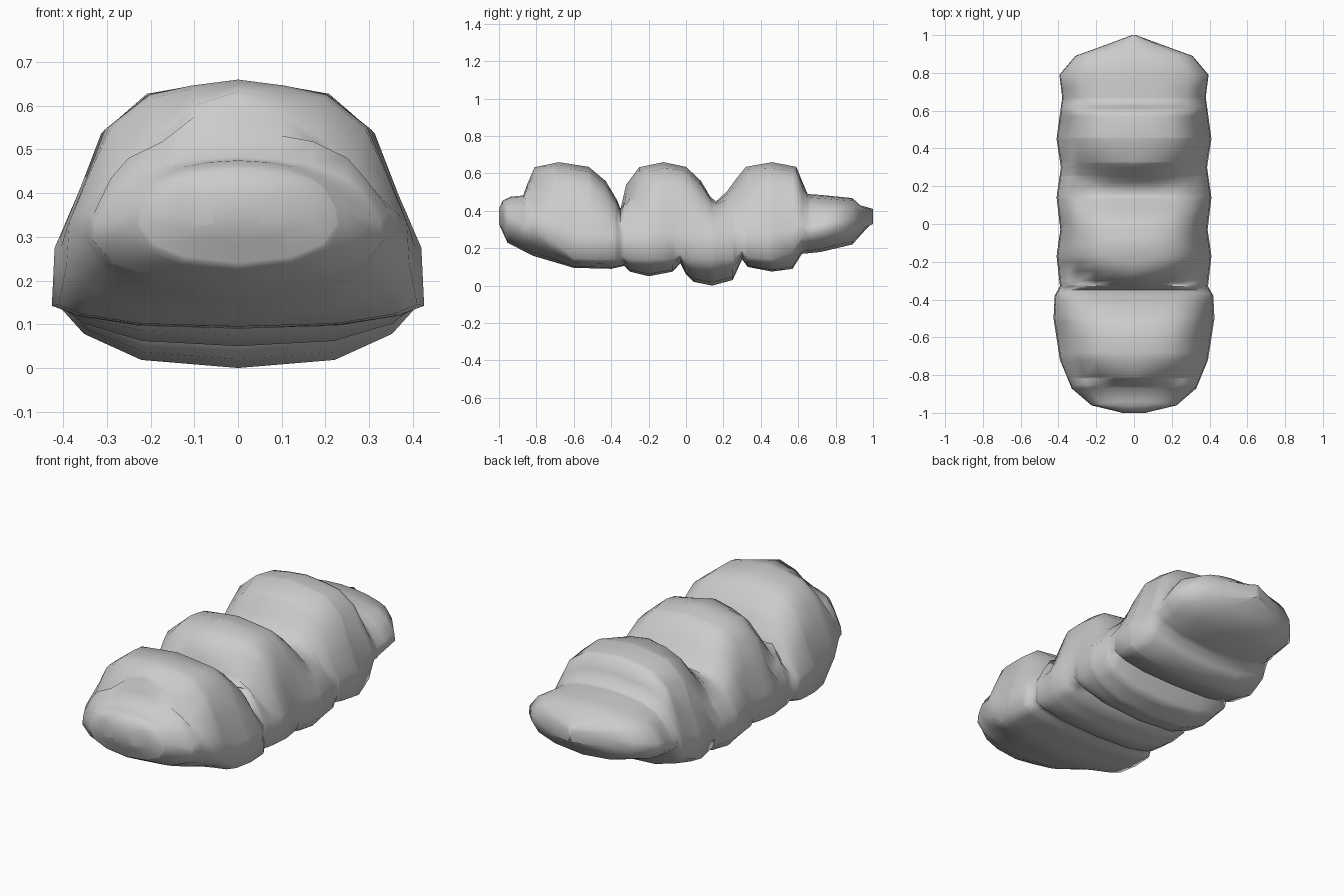
import bpy, bmesh, math

if "Cube" in bpy.data.objects:
    bpy.data.objects.remove(bpy.data.objects["Cube"])

# Side-view centre lines (y, z) and plan half-width (y, x)
TOP = [(-1, .37), (-.98, .455), (-.94, .475), (-.87, .482), (-.85, .54), (-.81, .633),
       (-.68, .66), (-.52, .635), (-.43, .56), (-.37, .46), (-.35, .41), (-.32, .54),
       (-.25, .633), (-.12, .66), (0, .635), (.08, .56), (.13, .475), (.16, .45),
       (.22, .505), (.26, .56), (.32, .635), (.46, .66), (.59, .635), (.62, .56),
       (.65, .49), (.72, .485), (.89, .468), (.93, .43), (1, .355)]
BOTTOM = [(-1, .33), (-.955, .23), (-.82, .16), (-.6, .095), (-.4, .09), (-.33, .105),
          (-.3, .075), (-.2, .05), (-.07, .075), (-.03, .12), (0, .06), (.04, .02),
          (.14, 0), (.25, .03), (.3, .14), (.33, .1), (.46, .075), (.57, .09),
          (.62, .17), (.72, .18), (.89, .22), (1, .345)]
WIDTH = [(-1, .06), (-.96, .225), (-.87, .33), (-.72, .392), (-.5, .426), (-.38, .42),
         (-.33, .392), (-.17, .41), (-.03, .39), (.14, .41), (.3, .387), (.45, .41),
         (.67, .38), (.79, .395), (.89, .31), (.93, .2), (1, .01)]
# Upper and lower section points: (fraction of width, fraction of rise or drop)
UPPER = [(0, 1), (.27, .965), (.51, .93), (.74, .727), (.86, .36)]
LOWER = [(.86, .45), (.54, .87), (0, 1)]


def sample(profile, y):
    y = max(-1, min(1, y))
    for (y0, v0), (y1, v1) in zip(profile, profile[1:]):
        if y <= y1:
            return v0 + (v1 - v0) * (y - y0) / (y1 - y0)
    return profile[-1][1]


def section(y):
    """Domed cross-section, blending into an ellipse towards nose and tail."""
    t, b, w = (sample(p, y) for p in (TOP, BOTTOM, WIDTH))
    e = (y - .5) / .35 if y > 0 else (-y - .6) / .4
    e = max(0, min(1, e))
    mid = b + (t - b) * .5
    low = max(.142, b + .05) * (1 - e) + (mid - .02) * e
    high = max(.275, b + (t - b) * .33) * (1 - e) + (mid + .02) * e
    half = []
    for f, r in UPPER:
        # hump fronts are rounded in plan: shoulders rise later than the middle
        tf = min(t, sample(TOP, y - .13 * f * f)) if -.85 < y < .6 else t
        tf = max(tf, high + .04)
        r += (math.sqrt(1 - f * f) - r) * e
        half.append((f * w, high + (tf - high) * r))
    half += [(.985 * w, high), (w, low)]
    for f, r in LOWER:
        r += (math.sqrt(1 - f * f) - r) * e
        half.append((f * w, low - (low - b) * r))
    return half + [(-x, z) for x, z in half[-2:0:-1]]


# Segmented body lofted from front to tail
stations = sorted({p[0] for prof in (TOP, BOTTOM, WIDTH) for p in prof})
bm = bmesh.new()
rings = [[bm.verts.new((x, y, z)) for x, z in section(y)] for y in stations]
n = len(rings[0])
for a, b in zip(rings, rings[1:]):
    for i in range(n):
        j = (i + 1) % n
        bm.faces.new((a[i], a[j], b[j], b[i]))
bm.faces.new(rings[0])
bm.faces.new(rings[-1][::-1])
bmesh.ops.recalc_face_normals(bm, faces=bm.faces[:])

mesh = bpy.data.meshes.new("segmented_body")
bm.to_mesh(mesh)
bm.free()
body = bpy.data.objects.new("segmented_body", mesh)
bpy.context.collection.objects.link(body)
bpy.context.view_layer.objects.active = body
body.select_set(True)
bpy.ops.object.shade_smooth_by_angle(angle=math.radians(95))
